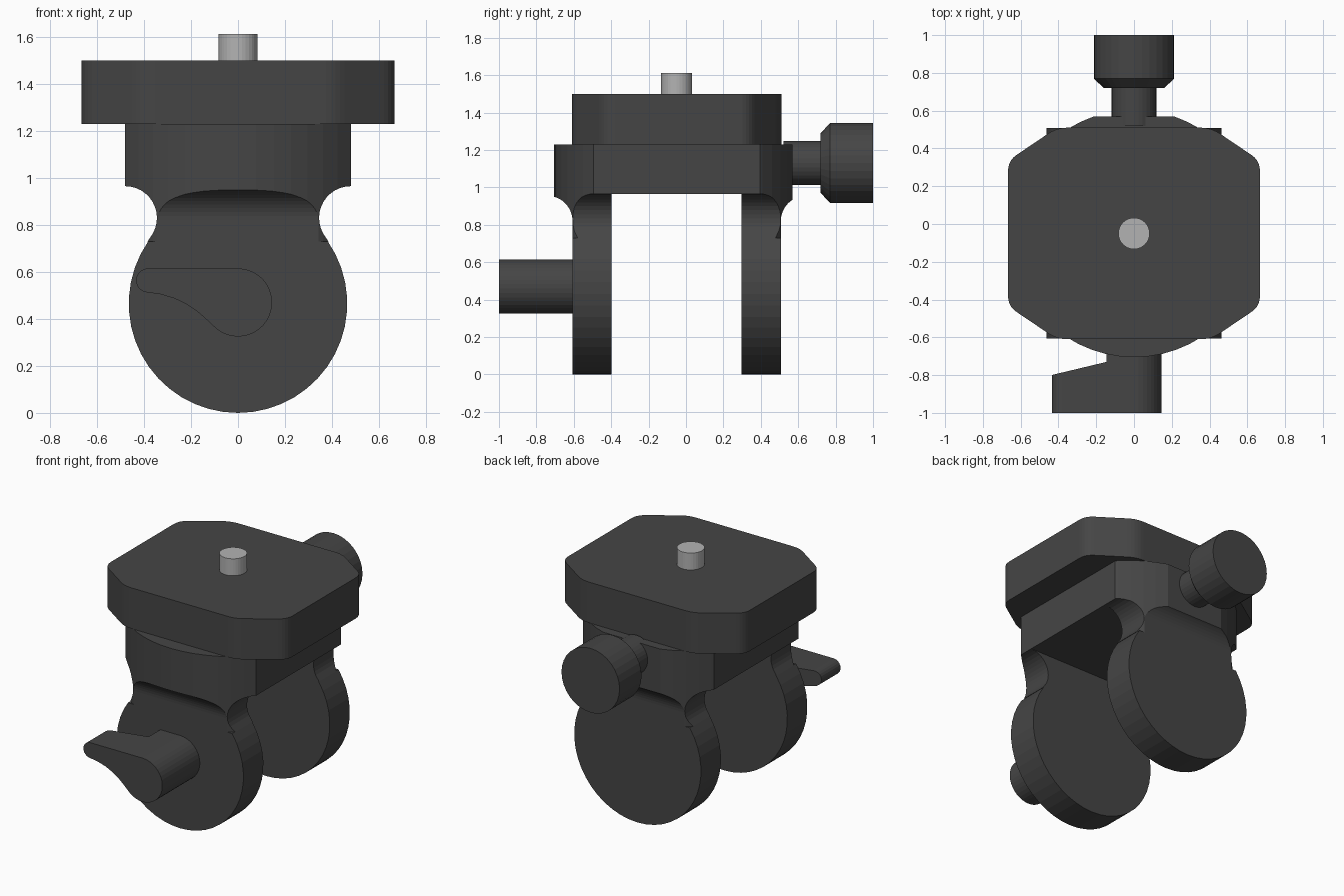
import bpy, bmesh
from math import sin, cos, radians, degrees, asin
from mathutils import Vector

if "Cube" in bpy.data.objects:
    bpy.data.objects.remove(bpy.data.objects["Cube"])

CY = -0.05  # the body is symmetric about this y


def material(name, g):
    m = bpy.data.materials.new(name)
    m.diffuse_color = (g, g, g, 1)
    m.use_nodes = True
    m.node_tree.nodes["Principled BSDF"].inputs["Base Color"].default_value = m.diffuse_color
    return m


DARK, STEEL = material("dark_grey", 0.06), material("steel", 0.45)


def arc(cx, cy, r, a0, a1, n):
    angles = [radians(a0 + (a1 - a0) * i / n) for i in range(n + 1)]
    return [(cx + r * cos(a), cy + r * sin(a)) for a in angles]


def prism(name, pts, axis, lo, hi, mat=DARK):
    """Extrude a 2D outline along an axis between lo and hi."""
    place = {'x': lambda u, v, w: (w, u, v),
             'y': lambda u, v, w: (u, w, v),
             'z': lambda u, v, w: (u, v, w)}[axis]
    bm = bmesh.new()
    a, b = [[bm.verts.new(place(u, v, w)) for u, v in pts] for w in (lo, hi)]
    bm.faces.new(a)
    bm.faces.new(b)
    for i in range(len(pts)):
        j = (i + 1) % len(pts)
        bm.faces.new((a[i], a[j], b[j], b[i]))
    bmesh.ops.recalc_face_normals(bm, faces=bm.faces)
    me = bpy.data.meshes.new(name)
    bm.to_mesh(me)
    bm.free()
    ob = bpy.data.objects.new(name, me)
    bpy.context.collection.objects.link(ob)
    me.materials.append(mat)
    return ob


def combine(ob, other, op):
    """Apply a boolean and remove the helper."""
    mod = ob.modifiers.new("bool", 'BOOLEAN')
    mod.operation, mod.object, mod.solver = op, other, 'EXACT'
    dg = bpy.context.evaluated_depsgraph_get()
    me = bpy.data.meshes.new_from_object(ob.evaluated_get(dg))
    ob.modifiers.clear()
    ob.data = me
    bpy.data.objects.remove(other)


def rounded(pts, t, n=5):
    """Round each corner of an outline, starting t from the corner."""
    out = []
    for i, p in enumerate(pts):
        p, q, r = Vector(p), Vector(pts[i - 1]), Vector(pts[(i + 1) % len(pts)])
        a, b = p + (q - p).normalized() * t, p + (r - p).normalized() * t
        for k in range(n + 1):
            s = k / n
            out.append(tuple(a * (1 - s) ** 2 + p * 2 * s * (1 - s) + b * s * s))
    return out


def mirrored(half, c=0.0):
    return half + [(2 * c - u, v) for u, v in reversed(half)]


# Top plate with rounded chamfered corners
quarter = [(0.667, CY + 0.385), (0.408, CY + 0.56)]
right = [(x, 2 * CY - y) for x, y in reversed(quarter)] + quarter
prism("top_plate", rounded(mirrored(right), 0.055), 'z', 1.23, 1.50)

# Mounting screw
prism("mounting_screw", arc(0, CY, 0.083, 0, 348.75, 31), 'z', 1.45, 1.612, STEEL)

# Fork body: front, side and top outlines intersected
front = mirrored([(0.48, 1.23)] + arc(0.48, 0.83, 0.135, 90, 228, 14)[:-1]
                 + [(0.385, 0.73)])
body = prism("fork_body", front, 'y', -0.9, 0.9)
side = mirrored([(CY - 0.8, 1.3), (CY - 0.8, 0.955)]
                + arc(CY - 0.692, 0.82, 0.135, 90, 0, 12)
                + [(CY - 0.557, 0.6), (CY - 0.348, 0.6), (CY - 0.348, 0.965)], CY)
combine(body, prism("side_cutter", side, 'x', -0.8, 0.8), 'INTERSECT')
flat = degrees(asin(0.211 / 0.655))
top = arc(0, CY, 0.655, 90 + flat, 450 - flat, 48)
combine(body, prism("top_cutter", top, 'z', 0.5, 1.4), 'INTERSECT')

# Round fork cheeks
cut = degrees(asin(0.265 / 0.465))
for lo, hi in ((-0.557, -0.348), (0.348, 0.557)):
    cheek = prism("fork_cheek", arc(0, 0.465, 0.465, 180 - cut, 360 + cut, 32),
                  'y', CY + lo, CY + hi)
    combine(body, cheek, 'UNION')

# Front lever: teardrop outline trimmed to a thinner handle
lever_outline = (arc(0, 0.47, 0.145, -137, 90, 24)
                 + arc(-0.383, 0.564, 0.051, 90, 260, 10)
                 + [(-0.33, 0.505), (-0.27, 0.487), (-0.22, 0.463),
                    (-0.18, 0.437), (-0.14, 0.403)])
lever = prism("front_lever", lever_outline, 'y', -1.0, CY - 0.55)
trim = [(-0.5, -0.815), (-0.145, -0.73), (-0.145, -0.5), (-0.5, -0.5)]
combine(lever, prism("lever_cutter", trim, 'z', 0.2, 0.8), 'DIFFERENCE')

# Rear knob: lathed stem, taper and head
profile = [(0.118, 0.52), (0.118, 0.72), (0.16, 0.72), (0.213, 0.77), (0.213, 1.0)]
bm = bmesh.new()
N = 32
rings = [[bm.verts.new((r * cos(radians(360 * i / N)), y,
                        1.13 + r * sin(radians(360 * i / N)))) for i in range(N)]
         for r, y in profile]
for a, b in zip(rings, rings[1:]):
    for i in range(N):
        bm.faces.new((a[i], a[(i + 1) % N], b[(i + 1) % N], b[i]))
bm.faces.new(rings[0])
bm.faces.new(rings[-1])
bmesh.ops.recalc_face_normals(bm, faces=bm.faces)
me = bpy.data.meshes.new("rear_knob")
bm.to_mesh(me)
bm.free()
me.materials.append(DARK)
bpy.context.collection.objects.link(bpy.data.objects.new("rear_knob", me))
